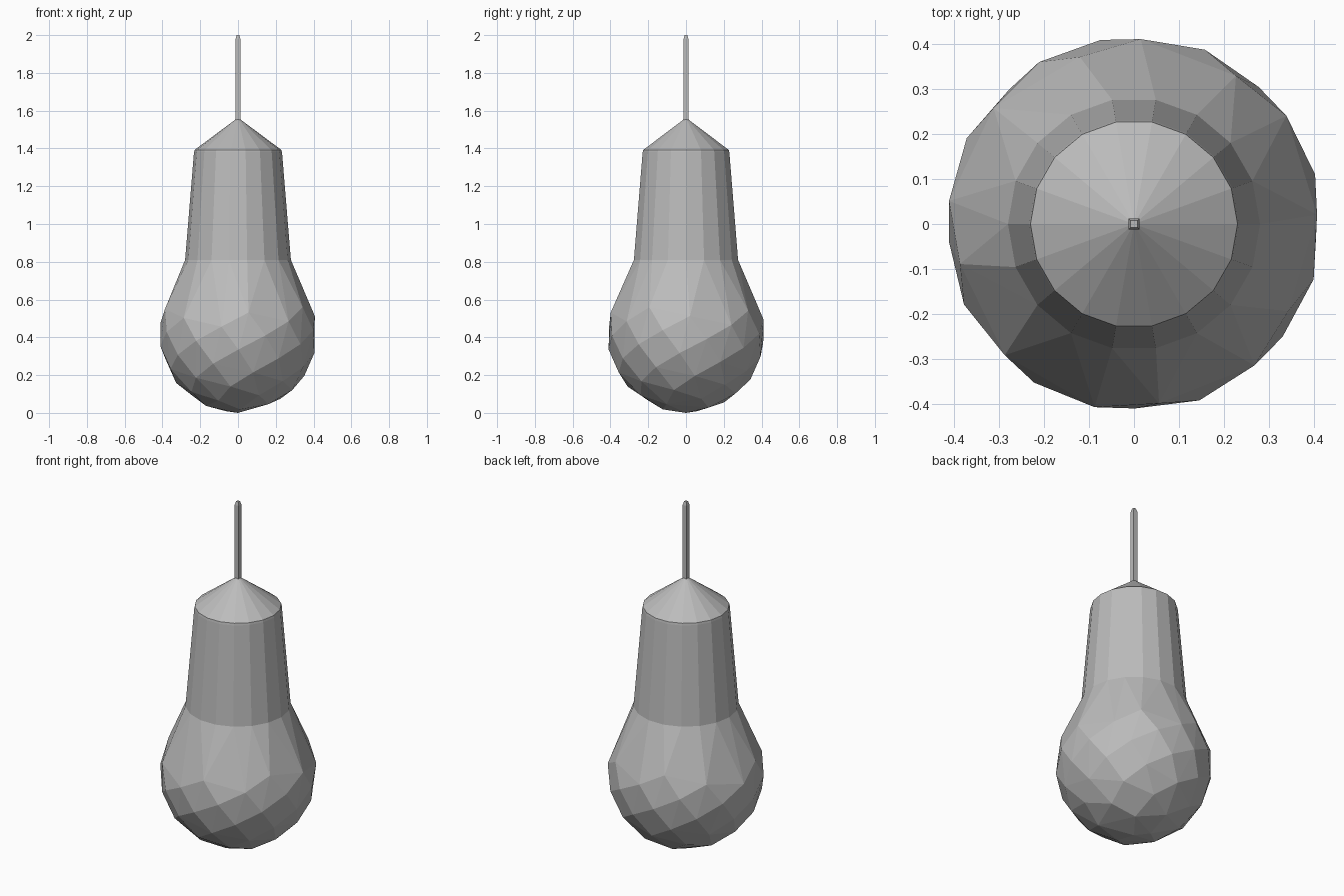
import bpy, bmesh, math

cube = bpy.data.objects.get("Cube")
if cube:
    bpy.data.objects.remove(cube, do_unlink=True)

grey = bpy.data.materials.new("plain grey")
grey.use_nodes = True
colour = (0.5, 0.5, 0.5, 1)
grey.diffuse_color = colour
grey.node_tree.nodes["Principled BSDF"].inputs["Base Color"].default_value = colour

SIDES = 18
NECK_Z, NECK_R = 0.81, 0.28


def finish(name, bm):
    bmesh.ops.recalc_face_normals(bm, faces=bm.faces)
    mesh = bpy.data.meshes.new(name)
    bm.to_mesh(mesh)
    bm.free()
    mesh.materials.append(grey)
    obj = bpy.data.objects.new(name, mesh)
    bpy.context.collection.objects.link(obj)
    return obj


def ring(bm, radius, z, sides=SIDES, turn=0.0):
    step = math.tau / sides
    return [bm.verts.new((radius * math.cos(i * step + turn),
                          radius * math.sin(i * step + turn), z))
            for i in range(sides)]


def lathe(name, profile, sides=SIDES, turn=0.0, cap_ends=False):
    bm = bmesh.new()
    rings = [ring(bm, r, z, sides, turn) for r, z in profile]
    for low, high in zip(rings, rings[1:]):
        for i in range(sides):
            j = (i + 1) % sides
            bm.faces.new((low[i], low[j], high[j], high[i]))
    if cap_ends:
        bm.faces.new(rings[0])
        bm.faces.new(rings[-1])
    return finish(name, bm)


# Faceted glass globe: hull of a spiral of points plus the neck ring
bm = bmesh.new()
COUNT, RADIUS, CENTRE = 62, 0.418, 0.418
for i in range(COUNT):
    h = -1 + 1.36 * i / (COUNT - 1)
    r = RADIUS * math.sqrt(max(0, 1 - h * h))
    a = i * math.pi * (3 - math.sqrt(5))
    bm.verts.new((r * math.cos(a), r * math.sin(a), CENTRE + RADIUS * h))
ring(bm, NECK_R, NECK_Z)
bmesh.ops.convex_hull(bm, input=bm.verts)
cap = [f for f in bm.faces if all(v.co.z > NECK_Z - 0.01 for v in f.verts)]
bmesh.ops.delete(bm, geom=cap, context='FACES')
finish("bulb_globe", bm)

# Tapered socket
lathe("socket", [(NECK_R, NECK_Z), (0.233, 1.38)])

# Conical cap with a thin rim
lathe("socket_cap", [(0.233, 1.375), (0.23, 1.392), (0.008, 1.557)])

# Square hanging cord with a bevelled tip
HALF = 0.0125 * math.sqrt(2)
lathe("cord", [(HALF, 1.54), (HALF, 1.98), (HALF * 0.6, 2.0)],
      sides=4, turn=math.pi / 4, cap_ends=True)
